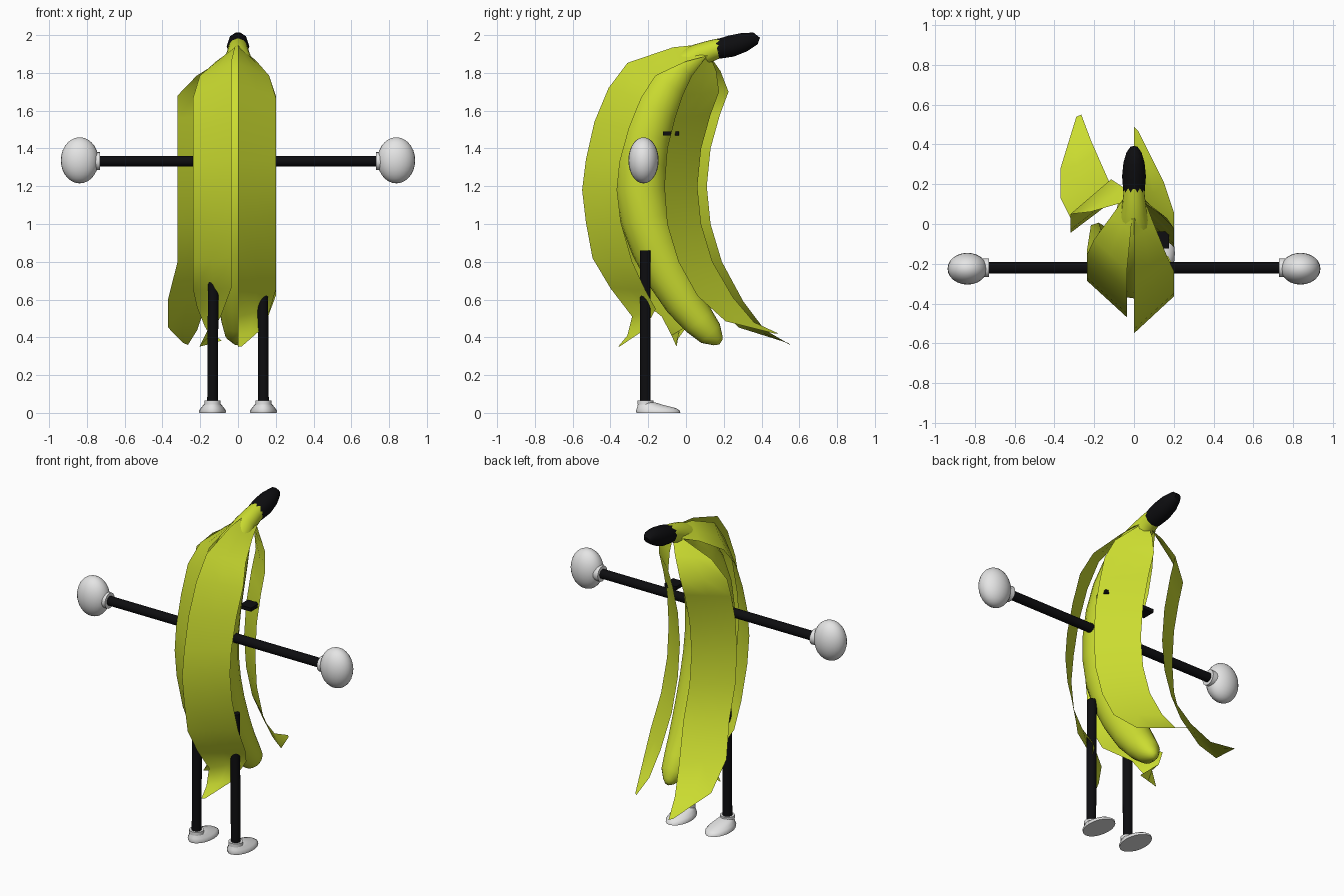
import bpy, bmesh, math
from mathutils import Vector, Matrix

if "Cube" in bpy.data.objects:
    bpy.data.objects.remove(bpy.data.objects["Cube"])


def material(name, rgb):
    m = bpy.data.materials.new(name)
    m.diffuse_color = (*rgb, 1)
    m.use_nodes = True
    m.node_tree.nodes["Principled BSDF"].inputs["Base Color"].default_value = m.diffuse_color
    return m


YELLOW = material("banana yellow", (0.60, 0.72, 0.03))
BLACK = material("black", (0.004, 0.004, 0.005))
WHITE = material("glove white", (0.78, 0.78, 0.78))


def finish(name, bm, mat, angle=50):
    bmesh.ops.recalc_face_normals(bm, faces=bm.faces)
    me = bpy.data.meshes.new(name)
    bm.to_mesh(me)
    bm.free()
    me.materials.append(mat)
    ob = bpy.data.objects.new(name, me)
    bpy.context.collection.objects.link(ob)
    bpy.context.view_layer.objects.active = ob
    ob.select_set(True)
    bpy.ops.object.shade_smooth_by_angle(angle=math.radians(angle))
    ob.select_set(False)
    return ob


def loft(name, rings, mat, angle=50):
    """Skin closed rings of points and cap both ends."""
    bm = bmesh.new()
    rows = [[bm.verts.new(p) for p in r] for r in rings]
    n = len(rows[0])
    for a, b in zip(rows, rows[1:]):
        for i in range(n):
            bm.faces.new((a[i], a[(i + 1) % n], b[(i + 1) % n], b[i]))
    bm.faces.new(rows[0])
    bm.faces.new(rows[-1][::-1])
    return finish(name, bm, mat, angle)


def bent_tube(name, path, mat, sides=20):
    """Round tube in the x = 0 plane; path holds (y, z, radius)."""
    rings = []
    for i, (y, z, r) in enumerate(path):
        a, b = path[max(i - 1, 0)], path[min(i + 1, len(path) - 1)]
        t = Vector((0, b[0] - a[0], b[1] - a[1])).normalized()
        side = Vector((0, -t.z, t.y))
        rings.append([Vector((0, y, z)) + r * (math.cos(u) * Vector((1, 0, 0)) + math.sin(u) * side)
                      for u in (2 * math.pi * k / sides for k in range(sides))])
    return loft(name, rings, mat)


def cylinder(name, a, b, r, mat, sides=16):
    a, b = Vector(a), Vector(b)
    bm = bmesh.new()
    m = Matrix.Translation((a + b) / 2) @ (b - a).to_track_quat('Z', 'Y').to_matrix().to_4x4()
    bmesh.ops.create_cone(bm, cap_ends=True, segments=sides, radius1=r, radius2=r,
                          depth=(b - a).length, matrix=m)
    return finish(name, bm, mat)


def strip(name, inner, outer):
    """Flat peel strip between two edge lines."""
    bm = bmesh.new()
    rows = [[bm.verts.new(Vector(a).lerp(Vector(b), k / 2)) for k in range(3)]
            for a, b in zip(inner, outer)]
    for p, q in zip(rows, rows[1:]):
        for k in range(2):
            bm.faces.new((p[k], p[k + 1], q[k + 1], q[k]))
    return finish(name, bm, YELLOW, 60)


def shifted(edge, offset, tail):
    """Mirror an edge to the left, shift it, and swing its last points by the tail."""
    out, n = [], len(edge)
    for i, (x, y, z) in enumerate(edge):
        w = 0 if i == 0 else 0.45 if i == 1 else 1
        t = max(0, i - (n - 4)) / 3
        out.append(Vector((-x, y, z)) + w * Vector(offset) + t * Vector(tail))
    return out


# fruit and neck
bent_tube("banana_fruit", [
    (.185, .375, .015), (.17, .385, .035), (.13, .42, .07), (.07, .485, .088), (-.01, .59, .105),
    (-.09, .73, .12), (-.16, .88, .131), (-.21, 1.03, .138), (-.235, 1.18, .14), (-.235, 1.32, .14),
    (-.21, 1.47, .138), (-.16, 1.61, .13), (-.09, 1.74, .112), (-.02, 1.83, .088),
    (.07, 1.895, .062), (.14, 1.92, .055), (.19, 1.935, .05)], YELLOW)

# stem
bent_tube("stem", [(.165, 1.925, .054), (.24, 1.942, .06), (.31, 1.963, .053),
                   (.36, 1.977, .038), (.385, 1.968, .02)], BLACK, 10)

# front peel strips
front_in = [(0, .16, 1.96), (0, -.07, 1.935), (0, -.31, 1.853), (0, -.41, 1.72), (0, -.485, 1.54),
            (0, -.53, 1.34), (0, -.55, 1.18), (0, -.53, 1.01), (0, -.495, .82), (0, -.40, .66),
            (0, -.285, .51), (0, -.31, .41), (0, -.36, .35)]
front_out = [(.05, .13, 1.895), (.10, .0, 1.86), (.165, -.16, 1.785), (.2, -.235, 1.67),
             (.2, -.30, 1.51), (.2, -.35, 1.33), (.2, -.365, 1.18), (.2, -.345, 1.01),
             (.2, -.285, .80), (.2, -.215, .65), (.17, -.16, .55), (.12, -.22, .44), (.02, -.35, .352)]
strip("front_right_peel", front_in, front_out)
strip("front_left_peel", shifted(front_in, (-.035, .08, 0), (-.17, .23, 0)),
      shifted(front_out, (-.037, .08, 0), (-.03, .22, .03)))

# back peel strips
back_in = [(0, .13, 1.885), (0, .16, 1.81), (0, .175, 1.70), (0, .13, 1.58), (0, .08, 1.40),
           (0, .06, 1.20), (0, .08, 1.0), (0, .14, .80), (0, .25, .61), (0, .36, .48), (0, .49, .42)]
back_out = [(.05, .11, 1.89), (.165, .03, 1.785), (.2, -.02, 1.68), (.2, -.06, 1.56),
            (.2, -.10, 1.40), (.2, -.115, 1.20), (.2, -.1, 1.0), (.2, -.04, .80), (.2, .06, .62),
            (.15, .21, .485), (.02, .47, .42)]
strip("back_right_peel", back_in, back_out)
strip("back_left_peel", shifted(back_in, (-.115, .05, 0), (-.15, .01, -.06)),
      shifted(back_out, (-.12, .07, 0), (-.15, 0, -.05)))

for s, side in ((-1, "left"), (1, "right")):
    # arm, cuff and hand
    cylinder(side + "_arm", (s * .1, -.22, 1.333), (s * .74, -.22, 1.333), .028, BLACK)
    cylinder(side + "_glove_cuff", (s * .73, -.22, 1.333), (s * .765, -.22, 1.333), .047, WHITE, 20)
    bm = bmesh.new()
    bmesh.ops.create_uvsphere(bm, u_segments=24, v_segments=14, radius=1)
    bmesh.ops.transform(bm, verts=bm.verts,
                        matrix=Matrix.Translation((s * .838, -.225, 1.337)) @ Matrix.Diagonal((.1, .08, .122, 1)))
    finish(side + "_hand", bm, WHITE)

    # leg, cuff and shoe
    cylinder(side + "_leg", (s * .135, -.215, .05), (s * .13, -.215, .86), .028, BLACK)
    cylinder(side + "_shoe_cuff", (s * .135, -.215, .045), (s * .135, -.215, .066), .042, WHITE, 20)
    rings = []
    for z, w, back, front in ((0, .07, -.262, -.03), (.012, .071, -.265, -.033), (.026, .062, -.26, -.055),
                              (.042, .048, -.255, -.12), (.056, .034, -.25, -.165)):
        cy, ly = (back + front) / 2, (front - back) / 2
        rings.append([(s * .135 + w * math.cos(u), cy + ly * math.sin(u), z)
                      for u in (2 * math.pi * k / 20 for k in range(20))])
    loft(side + "_shoe", rings, WHITE)

    # brow on the inner curve
    bm = bmesh.new()
    bmesh.ops.create_cube(bm, size=1, matrix=Matrix.Translation((s * .135, -.08, 1.48))
                          @ Matrix.Diagonal((.08, .085, .022, 1)))
    finish(side + "_brow", bm, BLACK)
